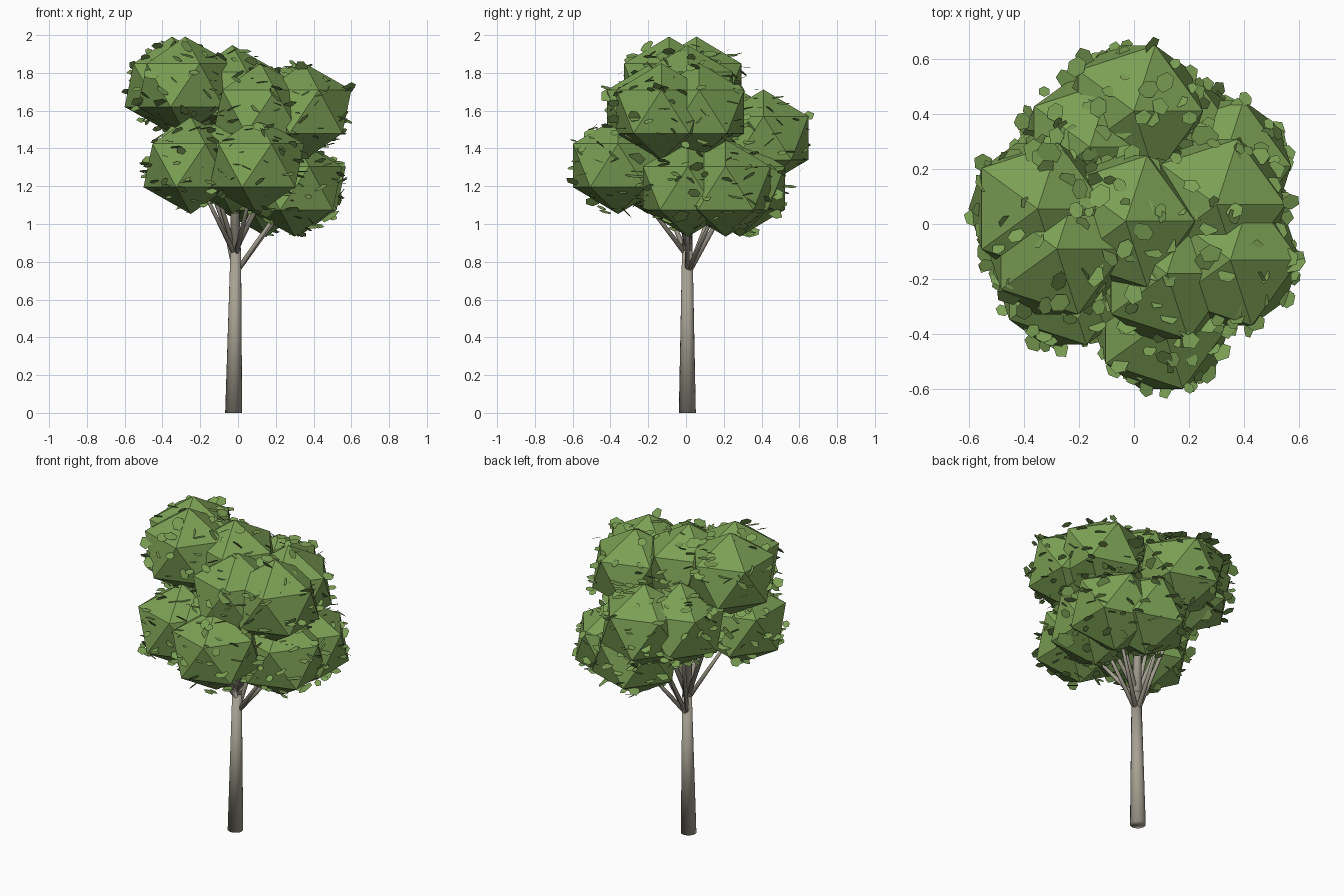
import bpy
import bmesh
import math
import random
from mathutils import Vector, Matrix

random.seed(7)
if "Cube" in bpy.data.objects:
    bpy.data.objects.remove(bpy.data.objects["Cube"], do_unlink=True)


def make_material(name, color):
    mat = bpy.data.materials.new(name)
    mat.use_nodes = True
    mat.diffuse_color = color
    bsdf = mat.node_tree.nodes["Principled BSDF"]
    bsdf.inputs["Base Color"].default_value = color
    bsdf.inputs["Roughness"].default_value = 0.9
    return mat


green = make_material("leaf green", (0.2, 0.35, 0.09, 1))
bark = make_material("grey bark", (0.385, 0.36, 0.29, 1))


def make_object(name, bm, mat, smooth=False):
    mesh = bpy.data.meshes.new(name)
    bm.to_mesh(mesh)
    bm.free()
    mesh.materials.append(mat)
    for poly in mesh.polygons:
        poly.use_smooth = smooth
    obj = bpy.data.objects.new(name, mesh)
    bpy.context.collection.objects.link(obj)
    return obj


def limb(name, start, end, r_start, r_end, sides):
    """Tapered round limb between two points."""
    start, end = Vector(start), Vector(end)
    axis = end - start
    turn = axis.to_track_quat("Z", "Y").to_matrix().to_4x4()
    bm = bmesh.new()
    bmesh.ops.create_cone(bm, cap_ends=True, segments=sides, radius1=r_start,
                          radius2=r_end, depth=axis.length,
                          matrix=Matrix.Translation((start + end) / 2) @ turn)
    return make_object(name, bm, bark, smooth=True)


# Foliage clumps grouped by bough: height the bough leaves the trunk, clump centres
BOUGHS = {
    "left_high": (0.84, [(-0.35, 0.055, 1.735), (-0.28, -0.09, 1.735)]),
    "front_low": (0.83, [(-0.25, -0.20, 1.31), (0.10, -0.36, 1.31),
                         (-0.03, -0.17, 1.31)]),
    "right_low": (0.74, [(0.30, 0.01, 1.19), (0.32, 0.21, 1.19),
                         (0.15, 0.285, 1.19)]),
    "right_high": (0.86, [(0.35, -0.13, 1.595), (0.30, 0.07, 1.595),
                          (0.12, -0.18, 1.595)]),
    "back": (0.73, [(0.0, 0.41, 1.455), (-0.16, 0.28, 1.455)]),
    "crown": (0.85, [(-0.03, 0.01, 1.69)]),
}
RADIUS, HEIGHT = 0.28, 0.257
BASE = Vector((-0.023, 0.007, 0))
FORK = Vector((-0.012, 0.007, 0.86))
clumps = [Vector(c) for _, group in BOUGHS.values() for c in group]


def buried(point, own):
    """True when a point lies well inside another clump."""
    for c in clumps:
        d = point - c
        if c != own and Vector((d.x / RADIUS, d.y / RADIUS, d.z / HEIGHT)).length < 0.86:
            return True
    return False


def add_leaf(bm, point):
    """Small flat five or six sided leaf, tilted at random, either side up."""
    size = random.uniform(0.02, 0.04) * (1.35 if random.random() < 0.15 else 1)
    tilt = (Matrix.Rotation(random.uniform(0, math.tau), 4, "Z")
            @ Matrix.Rotation(random.uniform(-0.95, 0.95) + random.choice((0, math.pi)), 4, "X")
            @ Matrix.Rotation(random.uniform(0, math.tau), 4, "Z")
            @ Matrix.Diagonal((1.1, 0.9, 1, 1)))
    bmesh.ops.create_circle(bm, cap_ends=True, segments=random.choice((5, 6, 6)),
                            radius=size, matrix=Matrix.Translation(point) @ tilt)


# Trunk
limb("trunk", BASE, FORK, 0.045, 0.028, 16)

leaves = bmesh.new()
for bough, (fork_z, group) in BOUGHS.items():
    for i, centre in enumerate(group):
        centre = Vector(centre)
        # Branches from the trunk into the first two clumps of each bough
        if i < 2:
            start = BASE.lerp(FORK, fork_z / FORK.z)
            thick = 0.028 if bough == "crown" else 0.014
            limb(f"{bough}_branch_{i + 1}", start, centre, thick, thick * 0.5, 10)

        # Faceted clump
        bm = bmesh.new()
        bmesh.ops.create_icosphere(
            bm, subdivisions=1, radius=1,
            matrix=Matrix.Translation(centre) @ Matrix.Diagonal((RADIUS, RADIUS, HEIGHT, 1)))

        # Loose leaves over the clump's faces
        for face in bm.faces:
            for _ in range(4):
                a, b = sorted((random.random(), random.random()))
                v = [vert.co for vert in face.verts]
                spot = v[0] * a + v[1] * (b - a) + v[2] * (1 - b)
                spot += (spot - centre).normalized() * random.uniform(-0.015, 0.03)
                if spot.z < 1.965 and not buried(spot, centre):
                    add_leaf(leaves, spot)
        make_object(f"{bough}_foliage_{i + 1}", bm, green)

# Keep the leaf tips within the overall height
for vert in leaves.verts:
    vert.co.z = min(vert.co.z, 2.0)
make_object("loose_leaves", leaves, green)
